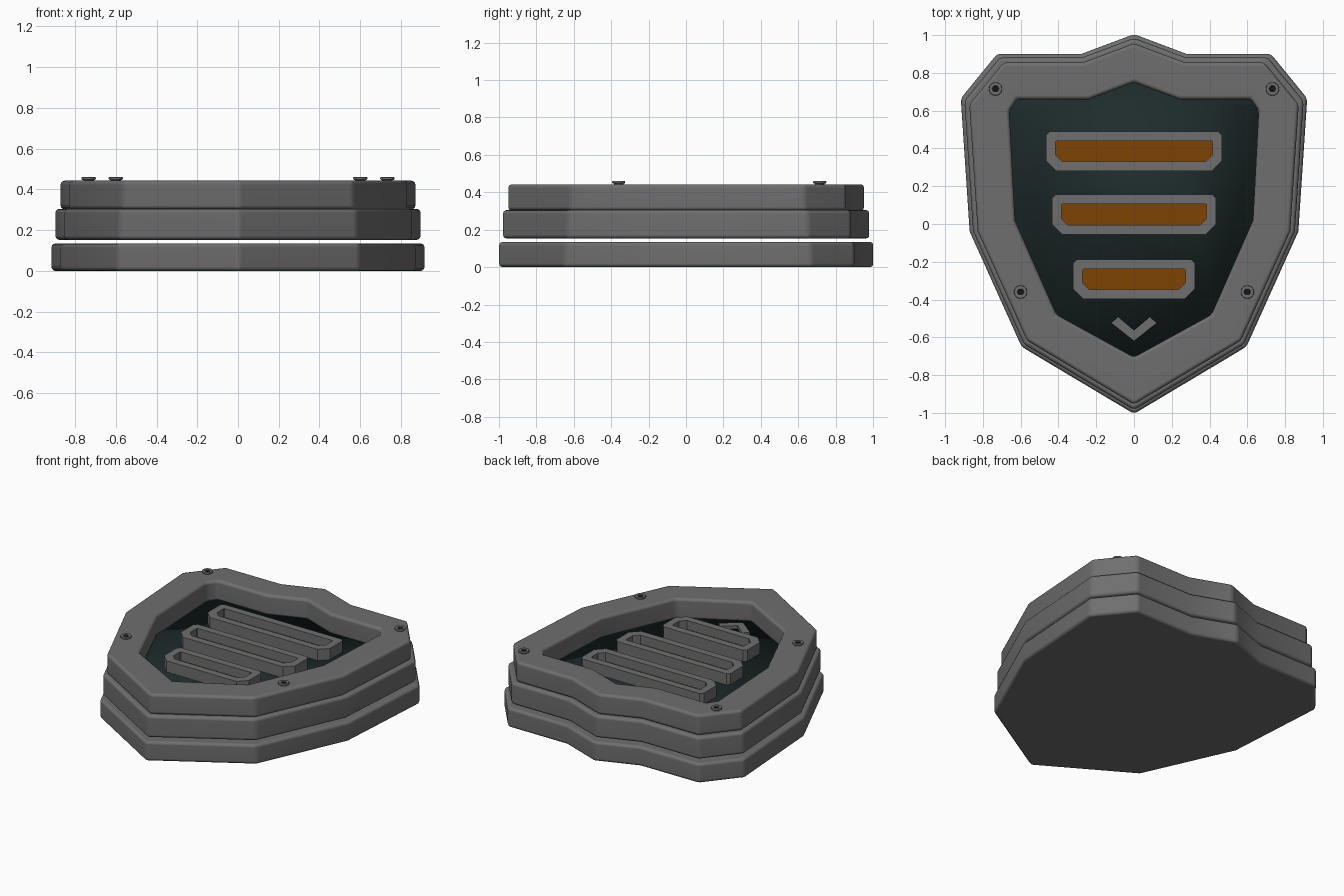
import bpy, bmesh, math

if "Cube" in bpy.data.objects:
    bpy.data.objects.remove(bpy.data.objects["Cube"])


def material(name, rgb):
    m = bpy.data.materials.new(name)
    m.diffuse_color = (*rgb, 1)
    m.use_nodes = True
    m.node_tree.nodes["Principled BSDF"].inputs["Base Color"].default_value = m.diffuse_color
    return m


GREY = material("gunmetal grey", (0.157, 0.157, 0.16))
TEAL = material("dark teal", (0.0135, 0.025, 0.025))
ORANGE = material("amber", (0.205, 0.055, 0.001))
BLACK = material("socket black", (0.008, 0.008, 0.009))


def mirrored(half):
    """Close a right-hand profile (top to bottom) over x = 0."""
    return half + [(-x, y) for x, y in reversed(half) if x > 0]


def scaled(pts, s):
    return [(x * s, y * s) for x, y in pts]


def prism(name, outer, z0, z1, mat, inner=None, bevel=0, segments=3, smooth=None,
          weighted=True):
    """Extrude an outline, or a ring when an inner outline of equal count is given."""
    bm = bmesh.new()
    n = len(outer)

    def loop(pts, z):
        return [bm.verts.new((x, y, z)) for x, y in pts]

    def strip(a, b):
        for i in range(n):
            j = (i + 1) % n
            bm.faces.new((a[i], a[j], b[j], b[i]))

    lo, hi = loop(outer, z0), loop(outer, z1)
    strip(lo, hi)
    if inner:
        ilo, ihi = loop(inner, z0), loop(inner, z1)
        strip(ihi, ilo)
        strip(hi, ihi)
        strip(ilo, lo)
    else:
        bm.faces.new(hi)
        bm.faces.new(lo)
    bmesh.ops.recalc_face_normals(bm, faces=bm.faces)
    me = bpy.data.meshes.new(name)
    bm.to_mesh(me)
    bm.free()
    me.materials.append(mat)
    ob = bpy.data.objects.new(name, me)
    bpy.context.collection.objects.link(ob)
    bpy.context.view_layer.objects.active = ob
    ob.select_set(True)
    if bevel:
        mod = ob.modifiers.new("rounded edges", 'BEVEL')
        mod.width, mod.segments = bevel, segments
        mod.limit_method, mod.angle_limit = 'ANGLE', math.radians(30)
        bpy.ops.object.modifier_apply(modifier=mod.name)
    if smooth:
        bpy.ops.object.shade_smooth_by_angle(angle=math.radians(smooth))
        if weighted:
            mod = ob.modifiers.new("flat face normals", 'WEIGHTED_NORMAL')
            mod.keep_sharp = True
    ob.select_set(False)
    return ob


# Shield outlines
shield = mirrored([(0, 1.005), (0.28, 0.9), (0.725, 0.9), (0.917, 0.665),
                   (0.87, -0.04), (0.595, -0.65), (0, -1.005)])
opening = mirrored([(0, 0.75), (0.24, 0.66), (0.62, 0.66), (0.66, 0.6),
                    (0.63, 0.02), (0.41, -0.48), (0, -0.705)])

# Stacked shield layers
prism("base_plate", shield, 0, 0.135, GREY, bevel=0.02, smooth=35)
prism("middle_plate", scaled(shield, 0.979), 0.153, 0.305, GREY, bevel=0.02, smooth=35)
prism("top_rim", scaled(shield, 0.951), 0.302, 0.443, GREY, opening,
      bevel=0.02, smooth=35)

# Recessed panel, softly shaded over its edges
prism("recessed_panel", scaled(opening, 1.015), 0.22, 0.312, TEAL, smooth=180,
      weighted=False)


def slot_outline(w, y0, y1, top, bottom):
    """Rectangle with small upper and larger lower corner cuts."""
    return [(w - top, y1), (w, y1 - top), (w, y0 + bottom), (w - bottom, y0),
            (bottom - w, y0), (-w, y0 + bottom), (-w, y1 - top), (top - w, y1)]


# Three framed light slots
for i, (w, y) in enumerate([(0.465, 0.385), (0.435, 0.05), (0.322, -0.293)], 1):
    frame = slot_outline(w, y - 0.105, y + 0.105, 0.02, 0.055)
    hole = slot_outline(w - 0.05, y - 0.055, y + 0.055, 0.005, 0.035)
    prism(f"slot_frame_{i}", frame, 0.3, 0.389, GREY, hole)
    prism(f"slot_light_{i}", hole, 0.3, 0.328, ORANGE)

# Chevron below the slots
prism("chevron", [(0, -0.62), (0.12, -0.525), (0.085, -0.49), (0, -0.562),
                  (-0.085, -0.49), (-0.12, -0.525)], 0.3, 0.335, GREY)


def circle(cx, cy, r, n):
    return [(cx + r * math.cos(math.tau * k / n), cy + r * math.sin(math.tau * k / n))
            for k in range(n)]


def hexagon(cx, cy, r, n):
    """Hexagonal outline sampled with n points, to pair with a circle."""
    pts = []
    for k in range(n):
        a = math.tau * k / n
        d = r * math.cos(math.pi / 6) / math.cos(a % (math.pi / 3) - math.pi / 6)
        pts.append((cx + d * math.cos(a), cy + d * math.sin(a)))
    return pts


# Hex-socket bolts on short necks
for i, (x, y) in enumerate([(0.733, 0.715), (-0.733, 0.715), (0.6, -0.36), (-0.6, -0.36)], 1):
    prism(f"bolt_neck_{i}", circle(x, y, 0.026, 24), 0.435, 0.449, GREY, smooth=40)
    prism(f"bolt_head_{i}", circle(x, y, 0.035, 24), 0.447, 0.461, GREY,
          hexagon(x, y, 0.018, 24), bevel=0.005, segments=2, smooth=40)
    prism(f"bolt_socket_{i}", circle(x, y, 0.019, 6), 0.44, 0.454, BLACK)
